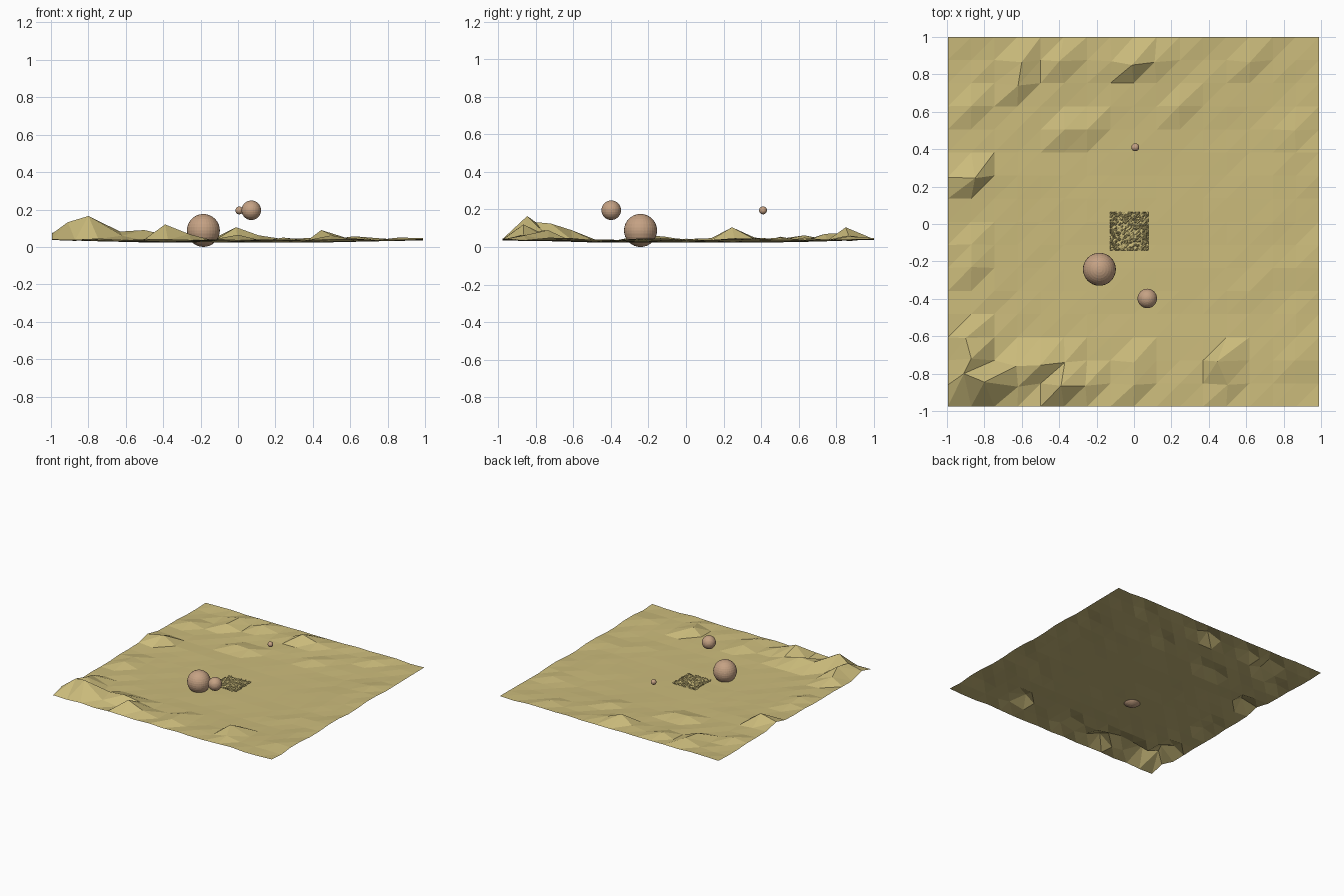
import bpy, bmesh, random, math
from mathutils import Vector, noise

if "Cube" in bpy.data.objects:
    bpy.data.objects.remove(bpy.data.objects["Cube"])

random.seed(7)


def material(name, rgb):
    m = bpy.data.materials.new(name)
    m.diffuse_color = (*rgb, 1)
    m.use_nodes = True
    m.node_tree.nodes["Principled BSDF"].inputs["Base Color"].default_value = m.diffuse_color
    return m


sand = material("sand", (0.60, 0.50, 0.20))
clay = material("clay", (0.56, 0.36, 0.23))


def sheet(name, points, mat):
    """Flat-shaded triangle grid; every cell is split lower left to upper right."""
    bm = bmesh.new()
    rows = [[bm.verts.new(p) for p in row] for row in points]
    for low, high in zip(rows, rows[1:]):
        for k in range(len(low) - 1):
            bm.faces.new((low[k], low[k + 1], high[k + 1]))
            bm.faces.new((low[k], high[k + 1], high[k]))
    mesh = bpy.data.meshes.new(name)
    bm.to_mesh(mesh)
    bm.free()
    mesh.materials.append(mat)
    ob = bpy.data.objects.new(name, mesh)
    bpy.context.collection.objects.link(ob)
    return ob


# Terrain: 16 x 16 shallow bowl with rougher rim
N = 16
X0, X1, Y0, Y1 = -0.995, 0.99, -0.976, 1.0
DX, DY = (X1 - X0) / N, (Y1 - Y0) / N
ground = []
for j in range(N + 1):
    row = []
    for i in range(N + 1):
        x, y = X0 + DX * i, Y0 + DY * j
        rim = max(0, max(abs(x), abs(y)) - 0.45) / 0.55
        z = 0.024 + 0.012 * rim + random.uniform(-0.001, 0.002 + 0.010 * rim)
        row.append(Vector((x, y, z)))
    ground.append(row)

# Named dunes: peak positions pulled onto the nearest grid vertex
peaks = [
    (-0.80, -0.845, 0.165), (-0.91, -0.80, 0.132), (-0.87, -0.72, 0.125),
    (-0.63, -0.76, 0.082), (-0.90, -0.61, 0.09), (-0.995, -0.86, 0.07),
    (-0.50, -0.755, 0.09), (-0.62, -0.87, 0.06), (-0.39, -0.865, 0.12),
    (-0.26, -0.865, 0.068), (-0.37, -0.74, 0.06), (0.00, -0.86, 0.065),
    (0.00, -0.74, 0.062), (0.445, -0.735, 0.09), (0.50, -0.86, 0.062),
    (-0.85, 0.245, 0.105), (-0.995, 0.25, 0.075), (-0.87, -0.23, 0.065),
    (-0.87, -0.11, 0.055), (-0.60, 0.865, 0.075), (-0.62, 0.74, 0.07),
    (-0.40, 0.87, 0.07), (-0.01, 0.85, 0.105), (0.11, 0.865, 0.062),
    (-0.37, 0.505, 0.055), (-0.25, 0.505, 0.05), (0.24, 0.63, 0.05),
    (0.62, 0.865, 0.057), (-0.12, 0.87, 0.05), (0.86, 0.50, 0.05),
    (0.86, -0.73, 0.05), (-0.87, 0.63, 0.062),
]
for x, y, z in peaks:
    i, j = round((x - X0) / DX), round((y - Y0) / DY)
    ground[j][i] = Vector((x, y, z))
sheet("terrain", ground, sand)

# Finely broken rubble patch near the middle
M = 32
S = 0.205
patch = []
for j in range(M + 1):
    row = []
    for i in range(M + 1):
        u, v = i / M, j / M
        rim = max(abs(u - 0.5), abs(v - 0.5)) * 2
        n = noise.noise(Vector((u * 9, v * 9, 2.3)))
        z = 0.029 + 0.009 * max(0, n) * (0.4 + rim)
        z += random.random() ** 4 * 0.012 * (0.3 + rim)
        row.append(Vector((-0.128 + S * u, -0.142 + S * v, z)))
    patch.append(row)
sheet("rubble_patch", patch, sand)

# Three floating balls
for name, loc, r in (
    ("large_ball", (-0.185, -0.242, 0.088), 0.088),
    ("medium_ball", (0.071, -0.398, 0.196), 0.052),
    ("small_ball", (0.007, 0.410, 0.195), 0.021),
):
    bpy.ops.mesh.primitive_uv_sphere_add(segments=32, ring_count=16, radius=r, location=loc)
    ball = bpy.context.object
    ball.name = name
    ball.data.materials.append(clay)
